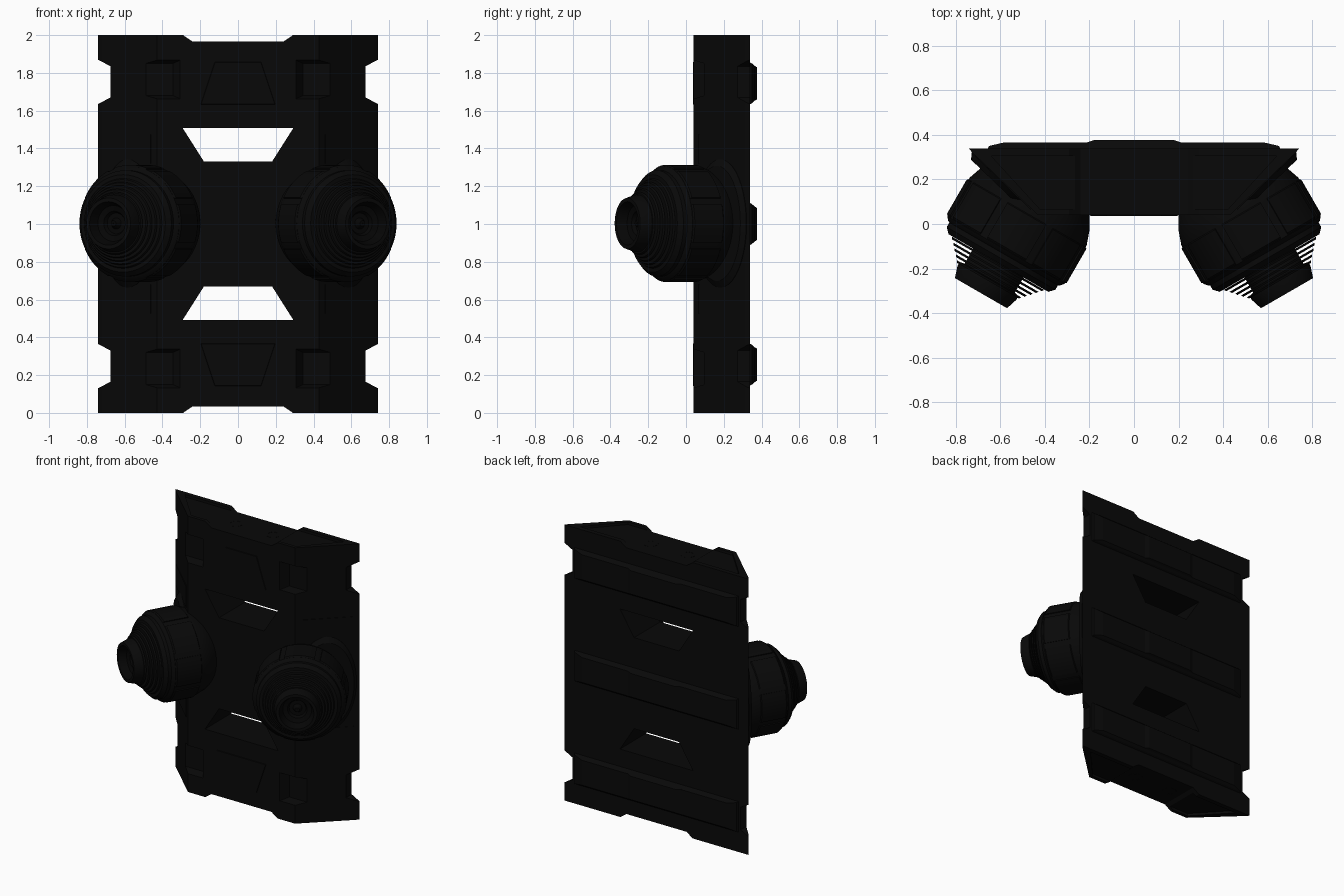
import bpy, bmesh, math
from mathutils import Vector, Matrix

if "Cube" in bpy.data.objects:
    bpy.data.objects.remove(bpy.data.objects["Cube"])


def material(name, v):
    m = bpy.data.materials.new(name)
    m.diffuse_color = (v, v, v, 1)
    m.use_nodes = True
    m.node_tree.nodes["Principled BSDF"].inputs["Base Color"].default_value = m.diffuse_color
    return m


DARK = material("charcoal black", 0.0026)
DEEP = material("deep black", 0.0016)


def finish(name, bm, mat, smooth=False):
    bmesh.ops.recalc_face_normals(bm, faces=bm.faces[:])
    me = bpy.data.meshes.new(name)
    bm.to_mesh(me)
    bm.free()
    me.materials.append(mat)
    ob = bpy.data.objects.new(name, me)
    bpy.context.collection.objects.link(ob)
    bpy.context.view_layer.objects.active = ob
    if smooth:
        bpy.ops.object.select_all(action='DESELECT')
        ob.select_set(True)
        bpy.ops.object.shade_smooth_by_angle(angle=math.radians(25))
    return ob


def loft(bm, rings):
    """Solid skinned through rings of equal point count."""
    vs = [[bm.verts.new(p) for p in r] for r in rings]
    n = len(rings[0])
    for a, b in zip(vs, vs[1:]):
        for i in range(n):
            j = (i + 1) % n
            bm.faces.new((a[i], a[j], b[j], b[i]))
    bm.faces.new(vs[0])
    bm.faces.new(vs[-1])


def xz_ring(pts, y, sx=1, sz=1):
    """Points in x and height above mid-plane, mirrored by sign."""
    return [(x * sx, y, 1 + z * sz) for x, z in pts]


def rect(x0, x1, z0, z1):
    return [(x0, z0), (x1, z0), (x1, z1), (x0, z1)]


def trap(z0, w0, z1, w1):
    return [(-w0, z0), (w0, z0), (w1, z1), (-w1, z1)]


def slope_y(x):
    return 0.04 + (x - 0.43) * 0.3 / 0.31


def cut(target, bm):
    """Subtract the solids in bm from target."""
    cutter = finish("cutter", bm, DARK)
    cutter.hide_render = True
    mod = target.modifiers.new("cuts", 'BOOLEAN')
    mod.object = cutter
    mod.operation = 'DIFFERENCE'
    mod.solver = 'EXACT'
    bpy.context.view_layer.objects.active = target
    bpy.ops.object.modifier_apply(modifier="cuts")
    bpy.data.objects.remove(cutter)


# Main plate: trapezoid section extruded upward
section = [(-0.43, 0.04), (0.43, 0.04), (0.72, 0.315), (0.74, 0.338),
           (-0.74, 0.338), (-0.72, 0.315)]
bm = bmesh.new()
loft(bm, [[(x, y, z) for x, y in section] for z in (0, 2)])
plate = finish("main_plate", bm, DARK)

# Windows, edge notches and pockets
bm = bmesh.new()
for sz in (1, -1):
    loft(bm, [xz_ring(trap(0.33, 0.18, 0.508, 0.293), y, 1, sz) for y in (0, 0.4)])
    loft(bm, [xz_ring(trap(0.965, 0.24, 1.02, 0.32), y, 1, sz) for y in (0, 0.4)])
    for sx in (1, -1):
        notch = [(0.675, 0.67), (0.675, 0.835), (0.76, 0.88), (0.76, 0.625)]
        loft(bm, [xz_ring(notch, y, sx, sz) for y in (0, 0.4)])
        loft(bm, [xz_ring(rect(0.30, 0.56, 0.66, 0.87), 0.03, sx, sz),
                  xz_ring(rect(0.345, 0.51, 0.68, 0.85), 0.095, sx, sz)])
cut(plate, bm)

# Shallow inset in both end faces
bm = bmesh.new()
inset = [(-0.42, 0.065), (0.42, 0.065), (0.64, 0.305), (-0.64, 0.305)]
for z0, z1 in ((-0.02, 0.018), (1.982, 2.02)):
    loft(bm, [[(x, y, z) for x, y in inset] for z in (z0, z1)])
cut(plate, bm)

# Raised cross bands on the back
for i, z in enumerate((-0.745, 0, 0.745)):
    bm = bmesh.new()
    loft(bm, [xz_ring(rect(-0.66, 0.66, z - 0.115, z + 0.115), 0.33),
              xz_ring(rect(-0.65, 0.65, z - 0.105, z + 0.105), 0.35),
              xz_ring(rect(-0.58, 0.58, z - 0.09, z + 0.09), 0.366)])
    loft(bm, [xz_ring(rect(-0.26, 0.26, z - 0.10, z + 0.10), 0.35),
              xz_ring(rect(-0.18, 0.18, z - 0.085, z + 0.085), 0.376)])
    finish(f"back_band_{i + 1}", bm, DARK)

# Thin panels on the front and on the slanted flanks
bm = bmesh.new()
for sz in (1, -1):
    loft(bm, [xz_ring(trap(0.63, 0.20, 0.86, 0.125), 0.045, 1, sz),
              xz_ring(trap(0.635, 0.195, 0.855, 0.121), 0.036, 1, sz)])
    for sx in (1, -1):
        panel = rect(0.46, 0.71, 0.32, 0.475)
        loft(bm, [[(sx * (x + d * 0.69), slope_y(x) - d * 0.72, 1 + sz * z)
                   for x, z in panel] for d in (-0.004, 0.006)])
finish("thin_panels", bm, DARK)


def lathe(bm, prof, start=0.0, arc=math.tau, seg=56):
    """Revolve a closed (along, radius) loop about local z."""
    full = arc > 6.28
    cols = []
    for k in range(seg if full else seg + 1):
        t = start + arc * k / seg
        cols.append([bm.verts.new((r * math.cos(t), r * math.sin(t), a))
                     for a, r in prof])
    n = len(prof)
    for k in range(seg):
        a, b = cols[k], cols[(k + 1) % len(cols)]
        for i in range(n):
            j = (i + 1) % n
            bm.faces.new((a[i], a[j], b[j], b[i]))
    if not full:
        bm.faces.new(cols[0])
        bm.faces.new(cols[-1])


# Round fittings on the two end faces
bm = bmesh.new()
for x in (-0.15, 0.15):
    for z in (0.040, 1.960):
        before = set(bm.verts)
        lathe(bm, [(-0.006, 0.035), (0.006, 0.035), (0.006, 0.05), (-0.006, 0.05)], seg=24)
        bmesh.ops.translate(bm, verts=[v for v in bm.verts if v not in before],
                            vec=(x, 0.19, z))
finish("end_rings", bm, DARK, True)

BODY = [(-0.27, 0.02), (-0.27, 0.18), (-0.18, 0.252), (-0.13, 0.28), (-0.065, 0.303),
        (-0.03, 0.303), (0.135, 0.303), (0.15, 0.29), (0.155, 0.281), (0.178, 0.281),
        (0.202, 0.258), (0.202, 0.235), (0.188, 0.225), (0.188, 0.02)]
CUP = [(0.16, 0.02), (0.16, 0.13), (0.28, 0.13), (0.285, 0.152), (0.305, 0.152),
       (0.358, 0.135), (0.358, 0.115), (0.305, 0.095), (0.295, 0.065), (0.275, 0.055),
       (0.275, 0.03), (0.305, 0.015), (0.305, 0.002), (0.16, 0.002)]

for sx, side in ((1, "right"), (-1, "left")):
    axis = Vector((sx * 0.5, -0.866, 0))
    pose = (Matrix.Translation((sx * 0.507, 0, 1.003))
            @ axis.to_track_quat('Z', 'Y').to_matrix().to_4x4())

    # Thruster housing with low plates around its waist
    bm = bmesh.new()
    lathe(bm, BODY)
    finish(f"{side}_thruster_housing", bm, DARK, True).matrix_world = pose
    bm = bmesh.new()
    for k in range(8):
        lathe(bm, [(-0.06, 0.296), (-0.05, 0.31), (0.125, 0.31), (0.14, 0.296)],
              math.tau * (k - 0.42) / 8, math.tau * 0.84 / 8, 8)
    finish(f"{side}_housing_plates", bm, DARK, True).matrix_world = pose

    # Stacked cooling fins
    bm = bmesh.new()
    for k in range(5):
        a, r = 0.204 + 0.02 * k, 0.238 - 0.018 * k
        lathe(bm, [(a, 0.12), (a, r), (a + 0.010, r - 0.006), (a + 0.010, 0.12)])
    finish(f"{side}_cooling_fins", bm, DARK, True).matrix_world = pose

    # Nozzle cup, darker inside the bore
    bm = bmesh.new()
    lathe(bm, CUP)
    cup = finish(f"{side}_nozzle_cup", bm, DARK, True)
    cup.data.materials.append(DEEP)
    for p in cup.data.polygons:
        if p.center.z > 0.265 and p.center.xy.length < 0.12:
            p.material_index = 1
    cup.matrix_world = pose

    # Socket collar lying on the slanted flank
    bm = bmesh.new()
    normal = Vector((sx * 0.69, -0.72, 0))
    along = Vector((sx * 0.72, 0.69, 0))
    mid = Vector((sx * 0.58, slope_y(0.58), 1.003))
    loft(bm, [[mid + normal * d + along * (w * math.cos(t)) + Vector((0, 0, h * math.sin(t)))
               for t in (math.tau * i / 40 for i in range(40))]
              for d, w, h in ((-0.01, 0.20, 0.34), (0.006, 0.20, 0.34), (0.03, 0.18, 0.305))])
    finish(f"{side}_socket_collar", bm, DARK, True)
